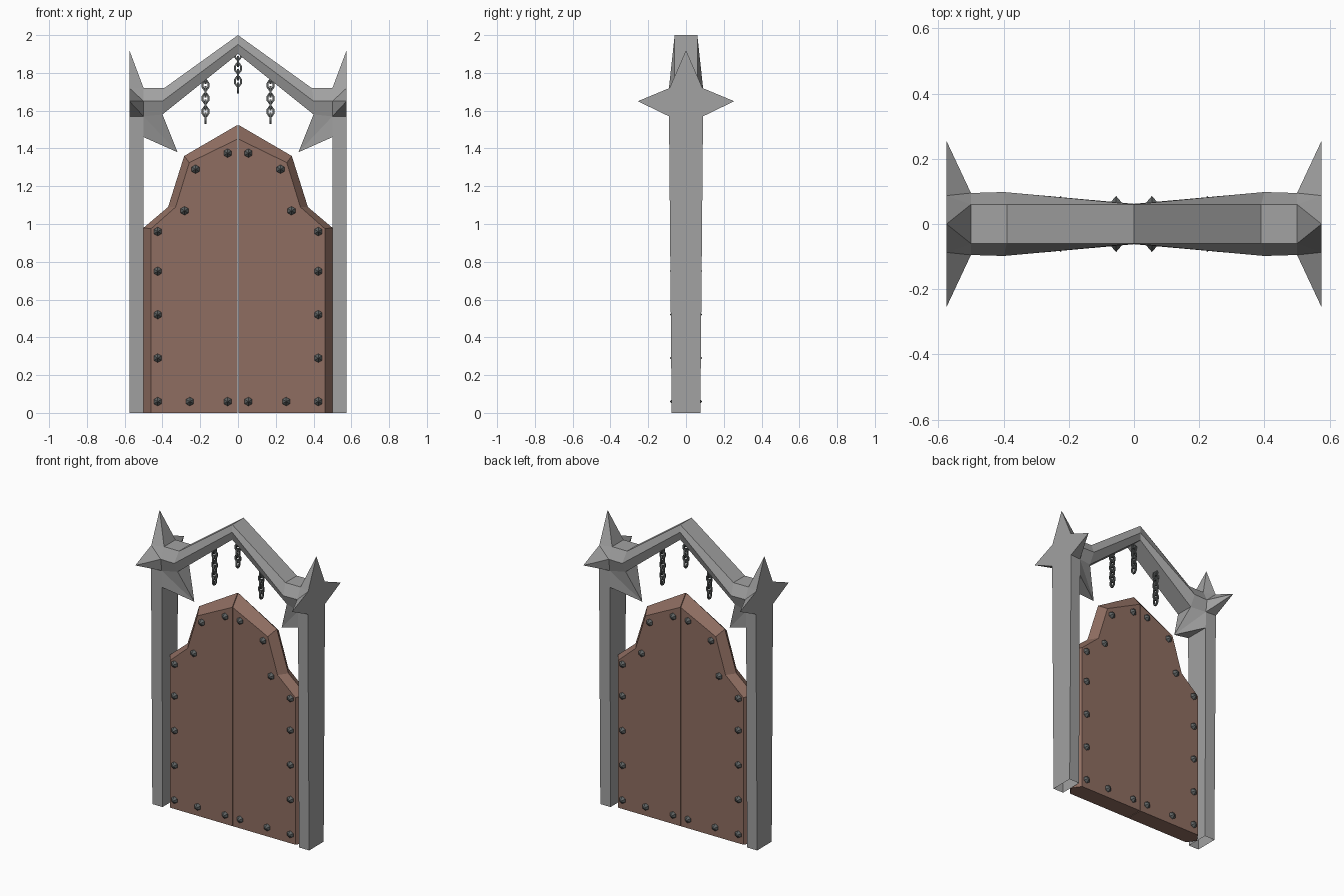
import bpy, bmesh, math
from mathutils import Vector, Matrix

if "Cube" in bpy.data.objects:
    bpy.data.objects.remove(bpy.data.objects["Cube"])


def material(name, rgb):
    m = bpy.data.materials.new(name)
    m.diffuse_color = (*rgb, 1)
    m.use_nodes = True
    m.node_tree.nodes["Principled BSDF"].inputs["Base Color"].default_value = m.diffuse_color
    return m


STONE = material("grey stone", (0.36, 0.36, 0.36))
WOOD = material("brown wood", (0.275, 0.155, 0.12))
IRON = material("dark iron", (0.115, 0.125, 0.125))


def finish(name, bm, mat, mirror=None):
    me = bpy.data.meshes.new(name)
    bm.to_mesh(me)
    bm.free()
    me.materials.append(mat)
    ob = bpy.data.objects.new(name, me)
    bpy.context.collection.objects.link(ob)
    if mirror:
        mod = ob.modifiers.new("Mirror", 'MIRROR')
        mod.use_axis = mirror
        mod.merge_threshold = 0.0005
    return ob


def named_mesh(points, faces, outward):
    """Mesh from named points; the first face looks along outward."""
    bm = bmesh.new()
    v = {k: bm.verts.new(p) for k, p in points.items()}
    fs = [bm.faces.new([v[k] for k in f.split()]) for f in faces]
    bmesh.ops.recalc_face_normals(bm, faces=fs)
    bm.normal_update()
    if fs[0].normal.dot(Vector(outward)) < 0:
        bmesh.ops.reverse_faces(bm, faces=fs)
    return bm


# Gate frame: one quarter of the posts, star capitals and roof beam
pts = {
    # beam sections (t top, m middle, b bottom, c on the centre plane)
    "tc0": (0, 0, 2), "t0": (0, .06, 2), "m0": (0, .062, 1.95),
    "b0": (0, .06, 1.9), "bc0": (0, 0, 1.9),
    "tc1": (.39, 0, 1.72), "t1": (.39, .06, 1.72), "m1": (.4, .098, 1.65),
    "b1": (.4, .06, 1.58), "bc1": (.4, 0, 1.58),
    "tc2": (.5, 0, 1.72), "t2": (.5, .06, 1.72), "m2": (.5, .095, 1.65),
    "b2": (.5, .085, 1.57),
    # star points and inner corners
    "top": (.575, 0, 1.92), "ct": (.575, .087, 1.72),
    "side": (.575, .255, 1.65), "cb": (.575, .09, 1.57),
    "tip": (.32, 0, 1.38),
    # post
    "p": (.5, .083, 1.46), "pc": (.5, 0, 1.46),
    "i": (.5, .076, 0), "ic": (.5, 0, 0),
    "o": (.575, .076, 0), "oc": (.575, 0, 0),
}
faces = [
    "tc0 t0 t1 tc1", "t0 m0 m1 t1", "m0 b0 b1 m1", "b0 bc0 bc1 b1",
    "tc1 t1 t2 tc2", "t1 m1 m2 t2", "m1 b1 b2 m2",
    "top tc2 t2", "top t2 ct", "ct t2 m2", "ct m2 side",
    "side m2 b2", "side b2 cb", "top ct side cb o oc",
    "b1 bc1 tip", "b1 tip b2", "b2 tip p", "p tip pc",
    "cb b2 p i o", "p pc ic i",
]
finish("gate_frame", named_mesh(pts, faces, (0, 0, 1)), STONE, (True, True, False))

# Door leaves: bevelled slab with a thin gap at the middle
GAP, FACE = 0.002, 0.057
rim = [(GAP, 0), (.5, 0), (.5, .98), (.37, 1.09), (.285, 1.36), (GAP, 1.525)]
panel = [(GAP, 0), (.46, 0), (.46, .975), (.33, 1.09), (.258, 1.325), (GAP, 1.45)]
pts = {f"r{i}": (x, 0, z) for i, (x, z) in enumerate(rim)}
pts |= {f"f{i}": (x, FACE, z) for i, (x, z) in enumerate(panel)}
n = len(rim)
faces = [" ".join(f"f{i}" for i in range(n))]
faces += [f"f{i} r{i} r{(i + 1) % n} f{(i + 1) % n}" for i in range(n)]
finish("door_leaves", named_mesh(pts, faces, (0, 1, 0)), WOOD, (True, True, False))

# Studs on both sides of the doors
studs = [(.055, 1.375), (.225, 1.29), (.283, 1.07), (.425, .96), (.425, .75),
         (.425, .52), (.425, .29), (.425, .06), (.255, .06), (.055, .06)]
bm = bmesh.new()
turn = Matrix.Rotation(-math.pi / 2, 4, 'X')
for x, z in studs:
    for r1, r2, y0, y1 in ((.024, .022, FACE - .003, .064), (.022, 0, .064, .086)):
        bmesh.ops.create_cone(bm, cap_ends=False, segments=6, radius1=r1, radius2=r2,
                              depth=y1 - y0,
                              matrix=Matrix.Translation((x, (y0 + y1) / 2, z)) @ turn)
bmesh.ops.remove_doubles(bm, verts=bm.verts, dist=0.0005)
bmesh.ops.recalc_face_normals(bm, faces=bm.faces)
finish("door_studs", bm, IRON, (True, True, False))


# Hanging chains of alternating oval links
def add_link(bm, x, z, sideways, around=8, tube=4):
    rings = []
    for i in range(around):
        a = 2 * math.pi * (i + .5) / around
        ring = []
        for j in range(tube):
            b = 2 * math.pi * (j + .5) / tube
            r = .0075 * math.cos(b)
            u = (.0165 + r) * math.cos(a)
            w = (.0265 + r) * math.sin(a)
            d = .0075 * math.sin(b)
            ring.append(bm.verts.new((x + d, u, z + w) if sideways else (x + u, d, z + w)))
        rings.append(ring)
    for i in range(around):
        p, q = rings[i], rings[(i + 1) % around]
        for j in range(tube):
            k = (j + 1) % tube
            bm.faces.new((p[j], q[j], q[k], p[k]))


for name, x, low, count in (("chain_left", -.172, 1.56, 7),
                            ("chain_middle", 0, 1.72, 6),
                            ("chain_right", .172, 1.56, 7)):
    bm = bmesh.new()
    for i in range(count):
        add_link(bm, x, low + .035 * i, i % 2 == 0)
    bmesh.ops.recalc_face_normals(bm, faces=bm.faces)
    finish(name, bm, IRON)
